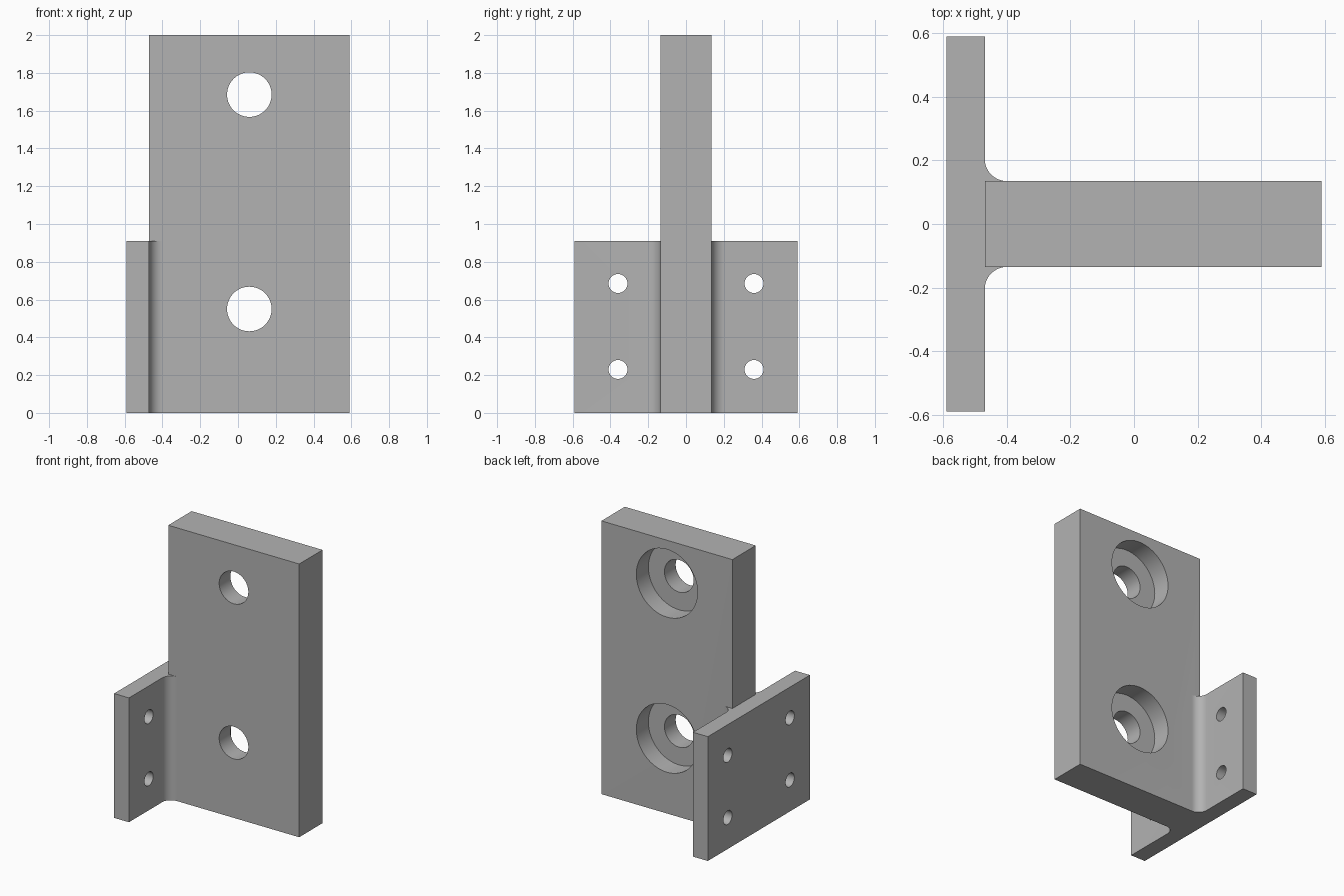
import bpy, bmesh
from math import sin, cos, pi, radians
from mathutils import Matrix

cube = bpy.data.objects.get("Cube")
if cube:
    bpy.data.objects.remove(cube, do_unlink=True)

LEFT, INNER, RIGHT = -0.59, -0.47, 0.59   # flange back, flange face, plate end
HALF_T, HALF_W = 0.135, 0.59              # plate half thickness, flange half width
FLANGE_H, PLATE_H, FILLET = 0.91, 2.0, 0.07

grey = bpy.data.materials.new("plain grey")
grey.use_nodes = True
color = (0.45, 0.45, 0.45, 1)
grey.diffuse_color = color
grey.node_tree.nodes["Principled BSDF"].inputs["Base Color"].default_value = color


def make_object(name, bm):
    bmesh.ops.recalc_face_normals(bm, faces=bm.faces)
    mesh = bpy.data.meshes.new(name)
    bm.to_mesh(mesh)
    bm.free()
    mesh.materials.append(grey)
    obj = bpy.data.objects.new(name, mesh)
    bpy.context.collection.objects.link(obj)
    return obj


def prism(name, outline, height):
    bm = bmesh.new()
    base = bm.faces.new([bm.verts.new((x, y, 0)) for x, y in outline])
    top = bmesh.ops.extrude_face_region(bm, geom=[base])["geom"]
    bmesh.ops.translate(bm, vec=(0, 0, height),
                        verts=[v for v in top if isinstance(v, bmesh.types.BMVert)])
    return make_object(name, bm)


def drill(name, center, radius, depth, axis):
    bm = bmesh.new()
    turn = Matrix.Rotation(pi / 2, 4, "Y" if axis == "X" else "X")
    bmesh.ops.create_cone(bm, cap_ends=True, segments=64, radius1=radius, radius2=radius,
                          depth=depth, matrix=Matrix.Translation(center) @ turn)
    return make_object(name, bm)


def combine(target, tool, operation):
    mod = target.modifiers.new(operation.title(), "BOOLEAN")
    mod.operation, mod.object, mod.solver = operation, tool, "EXACT"
    bpy.context.view_layer.objects.active = target
    bpy.ops.object.modifier_apply(modifier=mod.name)
    bpy.data.objects.remove(tool, do_unlink=True)


# Upright plate
bracket = prism("mounting_bracket", [(INNER, -HALF_T), (RIGHT, -HALF_T),
                                     (RIGHT, HALF_T), (INNER, HALF_T)], PLATE_H)

# Side flange with a concave fillet on each side of the plate
arc = [(INNER + FILLET * (1 - cos(a)), -HALF_T - FILLET * (1 - sin(a)))
       for a in (i * pi / 24 for i in range(13))]
lower = [(LEFT, -HALF_W), (INNER, -HALF_W)] + arc
outline = lower + [(x, -y) for x, y in reversed(lower)]
combine(bracket, prism("flange", outline, FLANGE_H), "UNION")

# Bolt holes, counterbored from the back
for z in (0.55, 1.685):
    combine(bracket, drill("bolt_hole", (0.06, 0, z), 0.118, 1, "Y"), "DIFFERENCE")
    combine(bracket, drill("counterbore", (0.06, HALF_T, z), 0.248, 0.28, "Y"), "DIFFERENCE")

# Four screw holes through the flange
for y in (-0.36, 0.36):
    for z in (0.23, 0.685):
        combine(bracket, drill("screw_hole", ((LEFT + INNER) / 2, y, z), 0.05, 0.3, "X"),
                "DIFFERENCE")

bpy.ops.object.select_all(action="DESELECT")
bracket.select_set(True)
bpy.context.view_layer.objects.active = bracket
bpy.ops.object.shade_smooth_by_angle(angle=radians(30))
